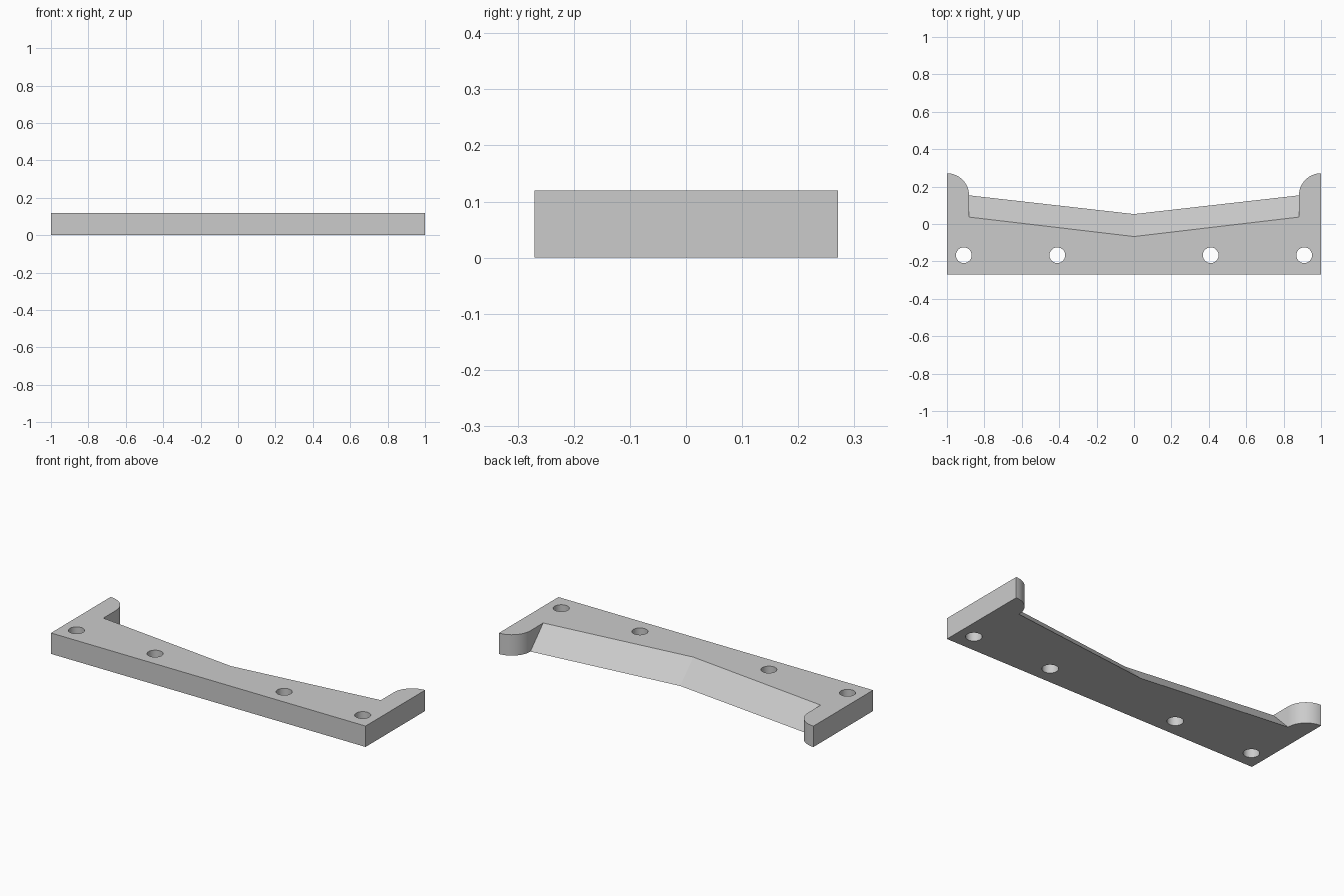
import bpy, bmesh, math

cube = bpy.data.objects.get("Cube")
if cube:
    bpy.data.objects.remove(cube, do_unlink=True)

HEIGHT = 0.12
FRONT, HORN_Y, HORN_R = -0.27, 0.153, 0.118
INNER = 1 - HORN_R

grey = bpy.data.materials.new("plain grey")
grey.use_nodes = True
colour = (0.6, 0.6, 0.6, 1)
grey.diffuse_color = colour
grey.node_tree.nodes["Principled BSDF"].inputs["Base Color"].default_value = colour


def outline(notch_y, middle_y):
    """Plan outline: straight front, rounded horns, shallow V at the back."""
    steps = 16
    right = [(1, FRONT)]
    for i in range(steps + 1):
        a = math.pi / 2 * (1 + i / steps)
        right.append((1 + HORN_R * math.cos(a), HORN_Y + HORN_R * math.sin(a)))
    right.append((INNER, notch_y))
    return right + [(0, middle_y)] + [(-x, y) for x, y in reversed(right)]


# Body: loft the bottom outline to the top one, giving the sloped V edge
bm = bmesh.new()
bottom = [bm.verts.new((x, y, 0)) for x, y in outline(HORN_Y, 0.053)]
top = [bm.verts.new((x, y, HEIGHT)) for x, y in outline(0.037, -0.067)]
bm.faces.new(bottom[::-1])
bm.faces.new(top)
for i in range(len(top)):
    j = (i + 1) % len(top)
    bm.faces.new((bottom[i], bottom[j], top[j], top[i]))
bmesh.ops.remove_doubles(bm, verts=bm.verts, dist=0.0001)
bmesh.ops.recalc_face_normals(bm, faces=bm.faces)
mesh = bpy.data.meshes.new("bracket_plate")
bm.to_mesh(mesh)
bm.free()
plate = bpy.data.objects.new("bracket_plate", mesh)
bpy.context.collection.objects.link(plate)
mesh.materials.append(grey)

# Screw holes
for x in (-0.91, -0.41, 0.41, 0.91):
    bpy.ops.mesh.primitive_cylinder_add(
        vertices=40, radius=0.042, depth=HEIGHT * 2,
        location=(x, -0.167, HEIGHT / 2))
    cutter = bpy.context.object
    cutter.name = "hole_cutter"
    cutter.hide_render = True
    cutter.data.materials.append(grey)
    cut = plate.modifiers.new("screw_hole", "BOOLEAN")
    cut.operation, cut.solver, cut.object = "DIFFERENCE", "EXACT", cutter
    bpy.context.view_layer.objects.active = plate
    bpy.ops.object.modifier_apply(modifier=cut.name)
    bpy.data.objects.remove(cutter, do_unlink=True)

# Smooth the horns and hole walls, keep the edges sharp
bpy.ops.object.select_all(action="DESELECT")
plate.select_set(True)
bpy.context.view_layer.objects.active = plate
bpy.ops.object.shade_smooth_by_angle(angle=math.radians(20))
# The two V slopes meet at a shallow angle, so they stay flat
for face in plate.data.polygons:
    if 0.1 < face.normal.z < 0.9:
        face.use_smooth = False
